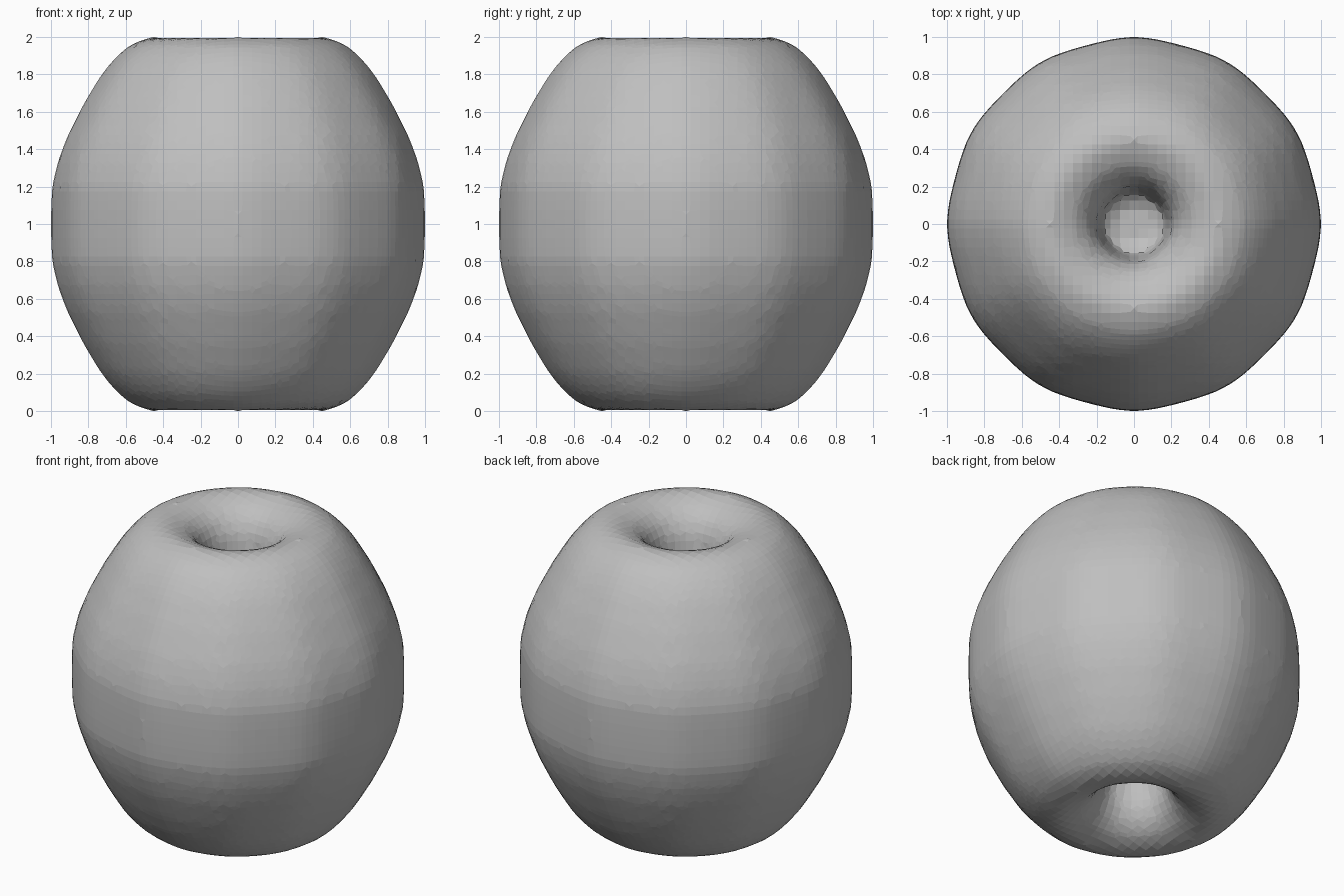
import bpy, bmesh, math

if "Cube" in bpy.data.objects:
    bpy.data.objects.remove(bpy.data.objects["Cube"])

# Matte grey
grey = bpy.data.materials.new("matte_grey")
grey.use_nodes = True
colour = (0.52, 0.52, 0.52, 1)
grey.diffuse_color = colour
grey.node_tree.nodes["Principled BSDF"].inputs["Base Color"].default_value = colour

# Upper half profile (radius, height above the middle), floor of the well outwards
half = [(0.16, 0.45), (0.175, 0.55), (0.19, 0.68), (0.205, 0.79), (0.235, 0.87),
        (0.29, 0.935), (0.37, 0.98), (0.45, 1.0), (0.53, 0.98), (0.60, 0.94),
        (0.67, 0.875), (0.74, 0.785), (0.83, 0.635), (0.915, 0.465),
        (0.965, 0.33), (0.995, 0.2), (1.0, 0.08)]
profile = half + [(r, -h) for r, h in reversed(half)]
SEGMENTS = 64


def lump(angle, r):
    """Gentle fourfold lumps, fading out towards the wells."""
    fade = max(0, (r - 0.25) / 0.75)
    return r * (1 + 0.012 * fade * (math.cos(12 * angle) - 1) / 2)


# Round body with a well at each end
bm = bmesh.new()
rings = []
for r, h in profile:
    ring = []
    for i in range(SEGMENTS):
        a = math.tau * i / SEGMENTS
        q = lump(a, r)
        ring.append(bm.verts.new((q * math.cos(a), q * math.sin(a), 1 + h)))
    rings.append(ring)
for low, high in zip(rings, rings[1:]):
    for i in range(SEGMENTS):
        j = (i + 1) % SEGMENTS
        bm.faces.new((low[i], low[j], high[j], high[i]))
bm.faces.new(rings[0])
bm.faces.new(rings[-1])
bmesh.ops.recalc_face_normals(bm, faces=bm.faces)

mesh = bpy.data.meshes.new("hollowed_body")
bm.to_mesh(mesh)
bm.free()
mesh.materials.append(grey)
body = bpy.data.objects.new("hollowed_body", mesh)
bpy.context.collection.objects.link(body)

# Even, grid-like facets
remesh = body.modifiers.new("facets", 'REMESH')
remesh.mode = 'VOXEL'
remesh.voxel_size = 0.05
remesh.use_smooth_shade = False
